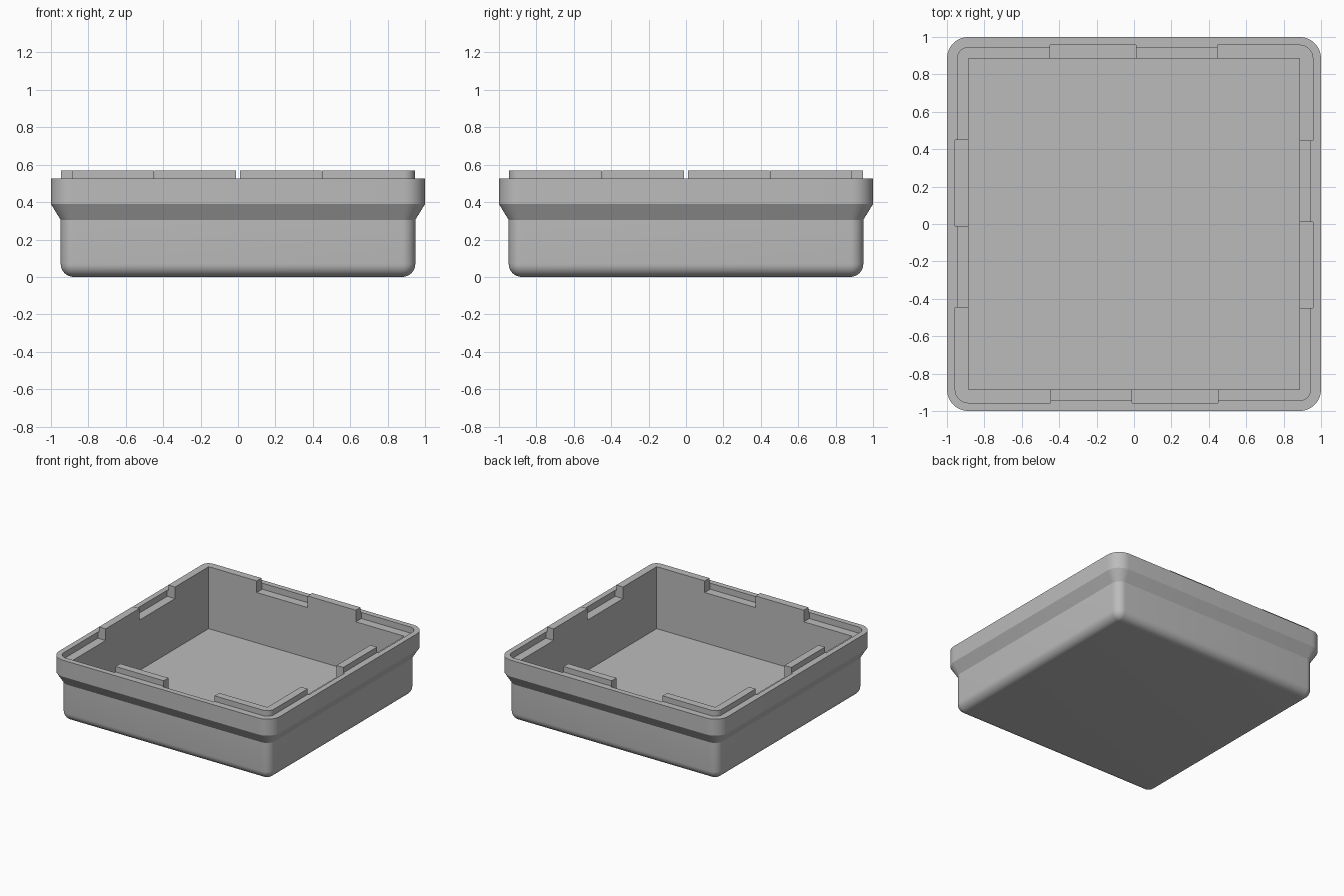
import bpy
import bmesh
from math import sin, cos, pi, radians
from mathutils import Matrix

cube = bpy.data.objects.get("Cube")
if cube:
    bpy.data.objects.remove(cube, do_unlink=True)

SEGS = 8
FLOOR_Z, RECESS_Z, RIM_Z, TAB_Z = 0.063, 0.475, 0.525, 0.57
INNER, BODY, FILLET = 0.885, 0.948, 0.07

grey = bpy.data.materials.new("plain grey")
grey.use_nodes = True
grey.diffuse_color = (0.5, 0.5, 0.5, 1)
grey.node_tree.nodes["Principled BSDF"].inputs["Base Color"].default_value = (0.5, 0.5, 0.5, 1)


def arc(cx, cy, r, start):
    """Quarter circle of points, anticlockwise."""
    angles = [start + pi / 2 * i / SEGS for i in range(SEGS + 1)]
    return [(cx + r * cos(a), cy + r * sin(a)) for a in angles]


def rounded_square(half, r):
    c = half - r
    corners = [(c, c), (-c, c), (-c, -c), (c, -c)]
    return [p for i, (x, y) in enumerate(corners) for p in arc(x, y, r, i * pi / 2)]


def finish(bm, name):
    bmesh.ops.remove_doubles(bm, verts=bm.verts, dist=0.0001)
    bmesh.ops.recalc_face_normals(bm, faces=bm.faces)
    mesh = bpy.data.meshes.new(name)
    bm.to_mesh(mesh)
    bm.free()
    mesh.materials.append(grey)
    obj = bpy.data.objects.new(name, mesh)
    bpy.context.collection.objects.link(obj)
    return obj


def prism(bm, outline, z0, z1, matrix):
    low = [bm.verts.new(matrix @ Matrix.Translation((x, y, z0)).translation) for x, y in outline]
    face = bm.faces.new(low)
    top = bmesh.ops.extrude_face_region(bm, geom=[face])["geom"]
    for v in top:
        if isinstance(v, bmesh.types.BMVert):
            v.co.z = z1


# Tray shell: rounded bottom, flared rim, raised lip and square inside
profile = []
for i in range(SEGS + 1):
    a = pi / 2 * i / SEGS
    inset = FILLET * (1 - sin(a))
    profile.append((BODY - inset, FILLET - inset, FILLET * (1 - cos(a))))
profile += [(BODY, 0.07, 0.305), (1, 0.115, 0.39), (1, 0.115, RIM_Z),
            (0.946, 0.06, RIM_Z), (0.946, 0.06, TAB_Z),
            (INNER, 0, TAB_Z), (INNER, 0, FLOOR_Z)]
bm = bmesh.new()
rings = [[bm.verts.new((x, y, z)) for x, y in rounded_square(half, r)]
         for half, r, z in profile]
for a, b in zip(rings, rings[1:]):
    for i in range(len(a)):
        j = (i + 1) % len(a)
        bm.faces.new((a[i], a[j], b[j], b[i]))
bm.faces.new(rings[0])
bm.faces.new(rings[-1])
tray = finish(bm, "tray")

# Recesses between the raised tabs, repeated by a half turn
bm = bmesh.new()
OUT, IN, END, R = 0.956, 0.8, 0.447, 0.07
corner = arc(-OUT + R, -OUT + R, R, pi)
corner_recess = corner + [(-END, -OUT), (-END, -IN), (-IN, -IN), (-IN, -END), (-OUT, -END)]
front_recess = [(-0.01, -OUT), (0.45, -OUT), (0.45, -IN), (-0.01, -IN)]
side_recess = [(-y, -x) for x, y in front_recess]
for turn in (0, pi):
    spin = Matrix.Rotation(turn, 4, "Z")
    for outline in (corner_recess, front_recess, side_recess):
        prism(bm, outline, RECESS_Z, 0.7, spin)
cutter = finish(bm, "recess_cutter")
cutter.hide_render = True

cut = tray.modifiers.new("recesses", "BOOLEAN")
cut.operation = "DIFFERENCE"
cut.solver = "EXACT"
cut.object = cutter
bpy.ops.object.select_all(action="DESELECT")
bpy.context.view_layer.objects.active = tray
tray.select_set(True)
bpy.ops.object.modifier_apply(modifier=cut.name)
bpy.data.objects.remove(cutter, do_unlink=True)

bpy.ops.object.shade_smooth_by_angle(angle=radians(25))
